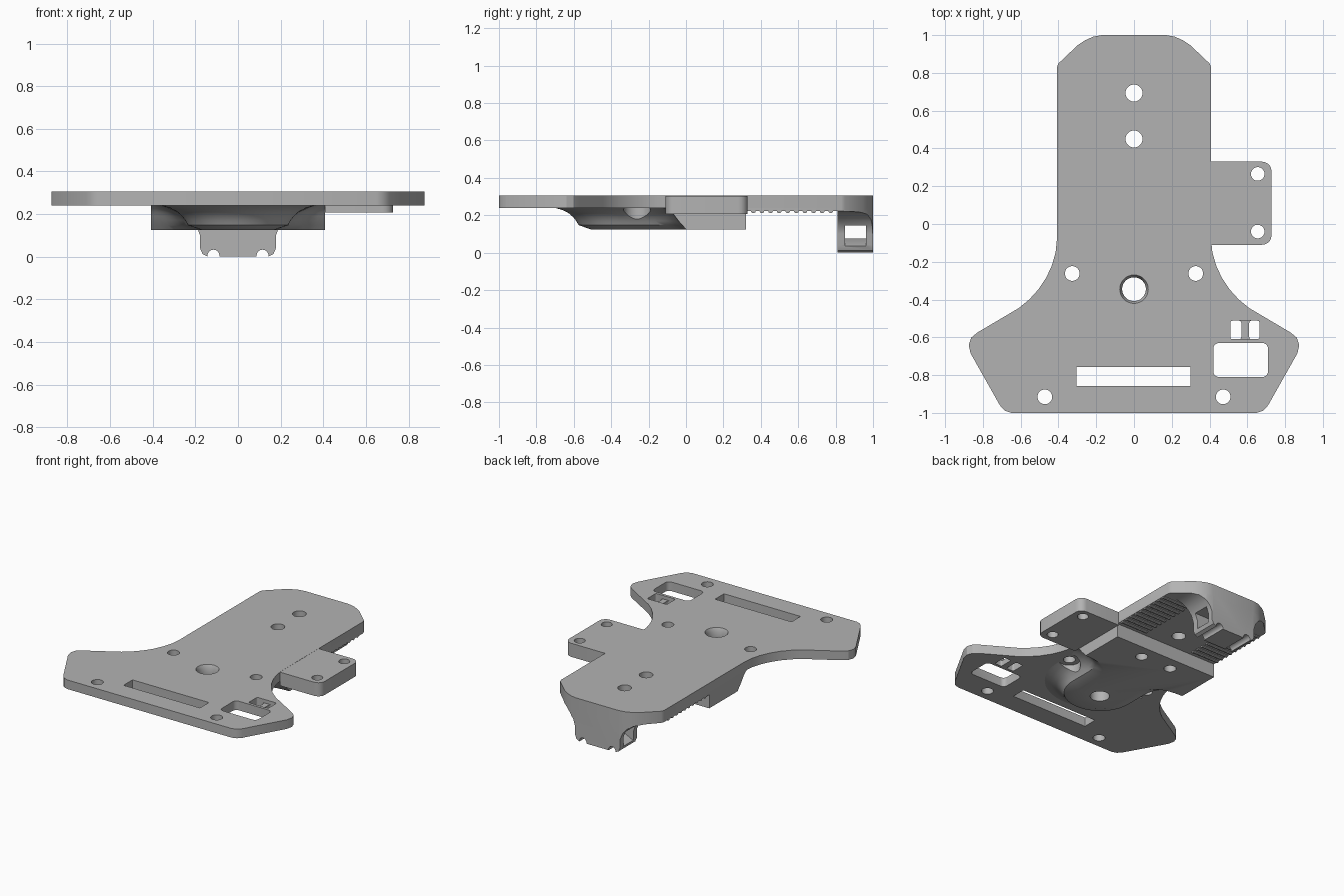
import bpy, bmesh, math
from mathutils import Matrix

cube = bpy.data.objects.get("Cube")
if cube:
    bpy.data.objects.remove(cube, do_unlink=True)

grey = bpy.data.materials.new("plain_grey")
grey.use_nodes = True
colour = (0.45, 0.45, 0.45, 1)
grey.diffuse_color = colour
grey.node_tree.nodes["Principled BSDF"].inputs["Base Color"].default_value = colour


def make(name, bm):
    bmesh.ops.recalc_face_normals(bm, faces=bm.faces)
    mesh = bpy.data.meshes.new(name)
    bm.to_mesh(mesh)
    bm.free()
    mesh.materials.append(grey)
    obj = bpy.data.objects.new(name, mesh)
    bpy.context.collection.objects.link(obj)
    return obj


def loft(name, rings):
    """Skin a stack of closed rings and cap both ends."""
    bm = bmesh.new()
    rows = [[bm.verts.new(p) for p in ring] for ring in rings]
    n = len(rows[0])
    for a, b in zip(rows, rows[1:]):
        for i in range(n):
            j = (i + 1) % n
            bm.faces.new((a[i], a[j], b[j], b[i]))
    bm.faces.new(rows[0])
    bm.faces.new(rows[-1])
    return make(name, bm)


def prism(name, pts, lo, hi, axis="z"):
    if axis == "z":
        return loft(name, [[(x, y, h) for x, y in pts] for h in (lo, hi)])
    return loft(name, [[(x, h, z) for x, z in pts] for h in (lo, hi)])


def mirrored(half):
    return half + [(-x, y) for x, y in reversed(half) if x > 1e-6]


def rounded_rect(x0, x1, y0, y1, r, steps=5):
    pts = []
    corners = [(x1 - r, y1 - r), (x0 + r, y1 - r), (x0 + r, y0 + r), (x1 - r, y0 + r)]
    for q, (cx, cy) in enumerate(corners):
        for i in range(steps + 1):
            a = math.pi / 2 * (q + i / steps)
            pts.append((cx + r * math.cos(a), cy + r * math.sin(a)))
    return pts


def disc(x, y, r, n=32):
    return [(x + r * math.cos(2 * math.pi * i / n), y + r * math.sin(2 * math.pi * i / n))
            for i in range(n)]


def boolean(cutter, targets, mode="DIFFERENCE"):
    """Bake a boolean into every target, then drop the cutter."""
    cutter.hide_render = True
    for obj in targets:
        mod = obj.modifiers.new("cut", "BOOLEAN")
        mod.object, mod.operation, mod.solver = cutter, mode, "EXACT"
        bpy.context.view_layer.update()
        dg = bpy.context.evaluated_depsgraph_get()
        mesh = bpy.data.meshes.new_from_object(obj.evaluated_get(dg))
        obj.modifiers.clear()
        obj.data = mesh
    bpy.data.objects.remove(cutter, do_unlink=True)


# Deck plate outline, right half from back to front
back = [(0.17, 1), (0.215, 0.992), (0.26, 0.972), (0.3, 0.945), (0.4, 0.85), (0.408, 0.83)]
flare = [(0.408, -0.08), (0.415, -0.15), (0.435, -0.22), (0.465, -0.285), (0.505, -0.345),
         (0.555, -0.4), (0.61, -0.445), (0.83, -0.575), (0.862, -0.602), (0.875, -0.64),
         (0.865, -0.685), (0.71, -0.96), (0.685, -0.988), (0.65, -1)]
deck = prism("deck_plate", mirrored(back + flare), 0.24, 0.305)

# Side mounting tab
tab = prism("side_tab", rounded_rect(0.35, 0.728, -0.11, 0.33, 0.05), 0.207, 0.304)
boolean(prism("trim", [(0.3, -1), (0.408, -1), (0.408, 1), (0.3, 1)], 0, 1), [tab])

# Thicker rear underside
rear_outline = mirrored(back + [(0.408, 0.3)])
rear = prism("rear_underside", rear_outline, 0.222, 0.26)


# Lower body: wide block blending into a rounded flared tongue
def body_ring(z, r, shoulder):
    half = [(0.408, 0.32), (0.408, shoulder)]
    for i in range(1, 9):
        t = i / 8
        a, b, c = (1 - t) ** 2, 2 * t * (1 - t), t * t
        half.append((a * 0.408 + (b + c) * r, (a + b) * shoulder + c * (shoulder - 0.16)))
    for i in range(16):
        a = math.pi / 2 * i / 16
        half.append((r * math.cos(a), -0.34 - r * math.sin(a)))
    half.append((0, -0.34 - r))
    return [(x, y, z) for x, y in mirrored(half)]


layers = [(0.125, 0.17, 0), (0.148, 0.235, -0.02), (0.17, 0.247, -0.04), (0.19, 0.263, -0.055),
          (0.21, 0.285, -0.07), (0.228, 0.32, -0.09), (0.24, 0.36, -0.11), (0.25, 0.36, -0.11)]
body = loft("lower_body", [body_ring(*layer) for layer in layers])

# Rear hook with filleted sides
hook_half = [(0.41, 0.25), (0.41, 0.222), (0.32, 0.218), (0.265, 0.205), (0.225, 0.18),
             (0.195, 0.145), (0.178, 0.1), (0.178, 0.04), (0.166, 0.012), (0.14, 0)]
hook = prism("rear_hook", mirrored(hook_half), 0.81, 1.0, "y")
boolean(prism("outline_trim", rear_outline, -0.1, 0.5), [hook], "INTERSECT")

# Strap passage and bottom grooves in the hook
passage = mirrored([(0.5, 0.145), (0.5, 0.03), (0.18, 0.035), (0.1, 0.075)])
boolean(prism("passage", passage, 0.85, 0.962, "y"), [hook])
for s in (-1, 1):
    boolean(prism("groove", disc(s * 0.115, 0.005, 0.028, 20), 0.7, 1.1, "y"), [hook])

# Through holes
parts = [deck, tab, rear, body]
holes = [(0, 0.693, 0.045, [deck, rear]), (0, 0.45, 0.045, [deck, rear]),
         (0, -0.345, 0.063, [deck, body]),
         (0.655, 0.265, 0.036, [tab]), (0.655, -0.04, 0.036, [tab])]
for s in (-1, 1):
    holes += [(s * 0.327, -0.262, 0.039, [deck, body]), (s * 0.472, -0.915, 0.039, [deck])]
for x, y, r, targets in holes:
    boolean(prism("hole", disc(x, y, r), -0.1, 0.5), targets)

# Countersink on the central hole
boolean(loft("countersink", [[(x, y, z) for x, y in disc(0, -0.345, r)]
                             for z, r in ((0.28, 0.063), (0.31, 0.078))]), [deck])

# Screw clearance and blind holes under the body
for s in (-1, 1):
    boolean(prism("clearance", disc(s * 0.327, -0.262, 0.072), 0, 0.5), [body])
    boolean(prism("blind_hole", disc(s * 0.12, 0.22, 0.04), 0, 0.2), [body])

# Slots and cable opening in the deck
for x0, x1, y0, y1, r in ((-0.305, 0.3, -0.858, -0.757, 0.004), (0.42, 0.71, -0.81, -0.63, 0.03),
                          (0.51, 0.568, -0.61, -0.512, 0.012), (0.61, 0.665, -0.61, -0.512, 0.012)):
    boolean(prism("slot", rounded_rect(x0, x1, y0, y1, r), -0.1, 0.5), [deck])
boolean(prism("bar_recess", rounded_rect(0.54, 0.64, -0.61, -0.512, 0.002), 0.28, 0.5), [deck])

# Grip ribs under the rear, either side of the centre strip
bm = bmesh.new()
for s in (-1, 1):
    for i in range(10):
        place = Matrix.Translation((s * 0.3, 0.36 + 0.046 * i, 0.224))
        bmesh.ops.create_cone(bm, cap_ends=True, segments=10, radius1=0.013, radius2=0.013,
                              depth=0.21, matrix=place @ Matrix.Rotation(math.pi / 2, 4, "Y"))
ribs = make("grip_ribs", bm)

# Smooth curved walls, keep hard edges
bpy.ops.object.select_all(action="DESELECT")
for obj in parts + [hook, ribs]:
    obj.select_set(True)
bpy.context.view_layer.objects.active = deck
bpy.ops.object.shade_smooth_by_angle(angle=math.radians(30))
